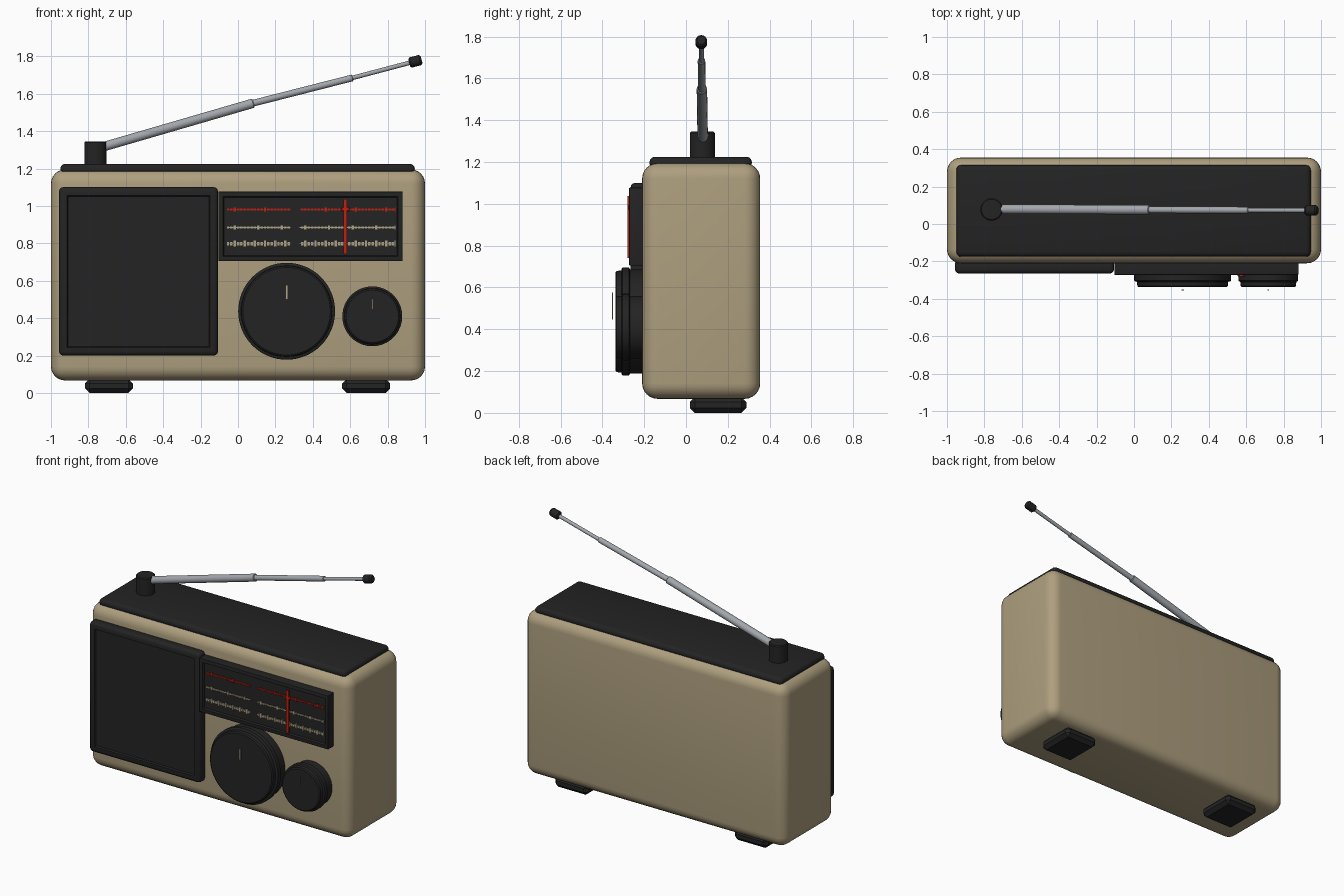
import bpy, bmesh, math
from mathutils import Vector

if "Cube" in bpy.data.objects:
    bpy.data.objects.remove(bpy.data.objects["Cube"])


def material(name, rgb):
    m = bpy.data.materials.new(name)
    m.diffuse_color = (*rgb, 1)
    m.use_nodes = True
    m.node_tree.nodes["Principled BSDF"].inputs["Base Color"].default_value = m.diffuse_color
    return m


TAN = material("tan_plastic", (0.42, 0.345, 0.21))
BLACK = material("black_plastic", (0.017, 0.017, 0.017))
METAL = material("grey_metal", (0.36, 0.385, 0.41))
RED = material("red_paint", (0.52, 0.016, 0.006))
CREAM = material("cream_marks", (0.44, 0.37, 0.24))


def finish(name, bm, mat, smooth=True):
    bmesh.ops.recalc_face_normals(bm, faces=bm.faces)
    me = bpy.data.meshes.new(name)
    bm.to_mesh(me)
    bm.free()
    me.materials.append(mat)
    ob = bpy.data.objects.new(name, me)
    bpy.context.collection.objects.link(ob)
    if smooth:
        bpy.ops.object.select_all(action='DESELECT')
        ob.select_set(True)
        bpy.context.view_layer.objects.active = ob
        bpy.ops.object.shade_smooth_by_angle(angle=math.radians(35))
    return ob


def add_box(bm, x, y, z):
    verts = bmesh.ops.create_cube(bm, size=1)["verts"]
    for v in verts:
        v.co = Vector([(r[0] + r[1]) / 2 + c * (r[1] - r[0]) for r, c in zip((x, y, z), v.co)])


def box(name, x, y, z, mat, bevel=0, segs=3):
    bm = bmesh.new()
    add_box(bm, x, y, z)
    if bevel:
        bmesh.ops.bevel(bm, geom=bm.edges[:], offset=bevel, segments=segs,
                        profile=0.5, affect='EDGES', clamp_overlap=True)
    return finish(name, bm, mat)


def lathe(name, centre, axis, profile, mat, n=48):
    """Closed solid of revolution; profile is (radius, distance along axis)."""
    bm = bmesh.new()
    q = Vector(axis).to_track_quat('Z', 'Y')
    rings = []
    for r, h in profile:
        rings.append([bm.verts.new(Vector(centre) + q @ Vector(
            (r * math.cos(2 * math.pi * i / n), r * math.sin(2 * math.pi * i / n), h)))
            for i in range(n)])
    for a, b in zip(rings, rings[1:]):
        for i in range(n):
            bm.faces.new((a[i], a[(i + 1) % n], b[(i + 1) % n], b[i]))
    bm.faces.new(rings[0])
    bm.faces.new(rings[-1])
    return finish(name, bm, mat)


def framed_panel(name, x, y, z, rim, depth, bevel):
    """Panel with a bevelled outline and a front face sunk inside a rim."""
    bm = bmesh.new()
    add_box(bm, x, y, z)
    bmesh.ops.bevel(bm, geom=bm.edges[:], offset=bevel, segments=3, profile=0.5, affect='EDGES')
    front = max((f for f in bm.faces if f.calc_center_median().y < y[0] + 0.001),
                key=lambda f: f.calc_area())
    bmesh.ops.inset_region(bm, faces=[front], thickness=rim)
    bmesh.ops.inset_region(bm, faces=[front], thickness=0.008)
    for v in front.verts:
        v.co.y += depth
    return finish(name, bm, BLACK)


# Case, top plate and feet
box("case", (-1, 1), (-0.21, 0.355), (0.067, 1.195), TAN, 0.075, 6)
box("top_plate", (-0.95, 0.945), (-0.175, 0.315), (1.17, 1.225), BLACK, 0.025, 3)
for side, cx in (("left", -0.69), ("right", 0.685)):
    box("foot_" + side, (cx - 0.128, cx + 0.128), (0.018, 0.29), (0, 0.075), BLACK, 0.024, 1)

# Speaker and dial panels
framed_panel("speaker_panel", (-0.957, -0.107), (-0.265, -0.19), (0.2, 1.1), 0.03, 0.01, 0.022)
framed_panel("dial_panel", (-0.105, 0.88), (-0.272, -0.19), (0.705, 1.077), 0.03, 0.012, 0.004)


# Dial scales: a thin line broken by small dashes and taller ticks
def scale(name, z, h, tick, step, mat):
    bm = bmesh.new()
    n = round(0.9 / 0.018)
    for i in range(n):
        x = -0.06 + i * 0.018
        if 0.29 < x + 0.009 < 0.328:
            continue
        half = tick if i % step == 2 else h
        add_box(bm, (x, x + 0.013), (-0.268, -0.259), (z - half, z + half))
    add_box(bm, (0.836, 0.842), (-0.268, -0.259), (z - tick, z + tick))
    add_box(bm, (-0.06, 0.28), (-0.266, -0.259), (z - 0.002, z + 0.002))
    add_box(bm, (0.33, 0.84), (-0.266, -0.259), (z - 0.002, z + 0.002))
    finish(name, bm, mat, False)


scale("upper_scale", 0.982, 0.005, 0.011, 9, RED)
scale("middle_scale", 0.885, 0.005, 0.011, 7, CREAM)
scale("lower_scale", 0.798, 0.009, 0.016, 3, CREAM)

# Tuning needle with its small slider
box("dial_needle", (0.564, 0.584), (-0.281, -0.272), (0.742, 1.037), RED)
box("needle_slider", (0.552, 0.597), (-0.28, -0.272), (0.972, 0.994), RED, 0.004, 1)

# Knobs: stepped discs, each with a pointer plate just ahead of its face
for name, cx, cz, r, f in (("tuning", 0.26, 0.437, 0.259, 0.24), ("volume", 0.718, 0.41, 0.16, 0.146)):
    lathe(name + "_knob", (cx, 0, cz), (0, -1, 0),
          [(r - 0.01, 0.19), (r - 0.01, 0.268), (r, 0.273), (r, 0.303), (r - 0.006, 0.308),
           (f + 0.004, 0.309), (f + 0.002, 0.332), (f - 0.006, 0.338)], BLACK, 64)
box("tuning_pointer", (0.255, 0.267), (-0.355, -0.349), (0.5, 0.577), CREAM)
box("volume_pointer", (0.715, 0.721), (-0.355, -0.349), (0.447, 0.502), CREAM)

# Aerial: post, three telescoping tubes and a tip
lathe("aerial_post", (-0.762, 0.078, 1.2), (0, 0, 1),
      [(0.06, 0), (0.06, 0.139), (0.054, 0.145)], BLACK, 32)
path = [Vector(p) for p in ((-0.76, 0.08, 1.305), (0.083, 0.076, 1.55),
                            (0.613, 0.074, 1.685), (0.935, 0.073, 1.77))]
for i, r in enumerate((0.025, 0.018, 0.012)):
    d = path[i + 1] - path[i]
    lathe("aerial_tube_%d" % (i + 1), path[i], d,
          [(r, 0), (r, d.length - 0.003), (r - 0.003, d.length)], METAL, 24)
d = (path[3] - path[2]).normalized()
lathe("aerial_tip", path[3] - d * 0.02, d,
      [(0.02, 0), (0.028, 0.008), (0.028, 0.058), (0.02, 0.068)], BLACK, 24)
